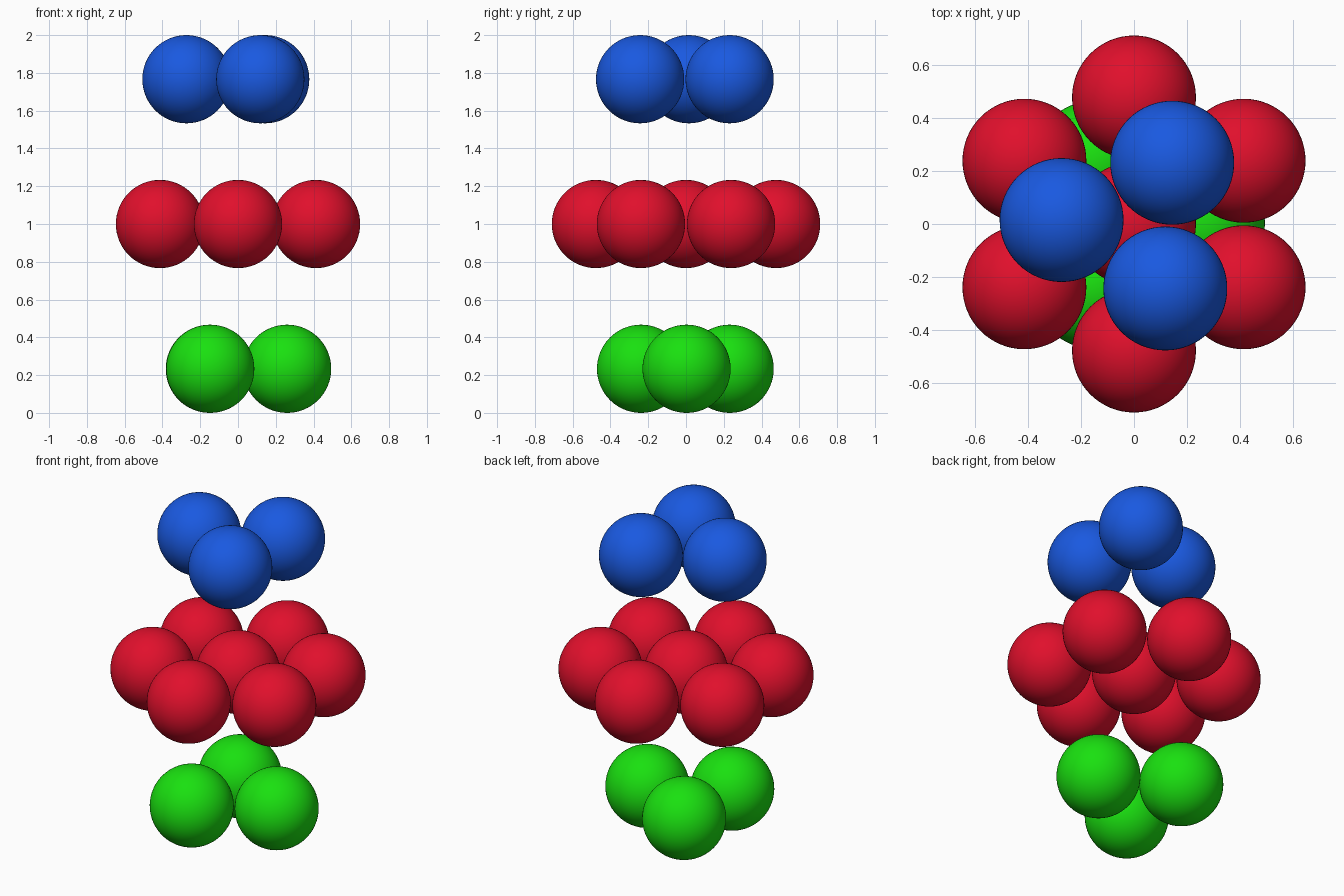
import bpy
from math import cos, sin, pi

if "Cube" in bpy.data.objects:
    bpy.data.objects.remove(bpy.data.objects["Cube"])

R = 0.2335        # ball radius
RING = 0.477      # spacing of the hexagonal layer


def material(name, color):
    m = bpy.data.materials.new(name)
    m.diffuse_color = (*color, 1)
    m.use_nodes = True
    m.node_tree.nodes["Principled BSDF"].inputs["Base Color"].default_value = m.diffuse_color
    return m


def layer(name, centres, z, mat):
    for i, (x, y) in enumerate(centres):
        bpy.ops.mesh.primitive_uv_sphere_add(
            segments=64, ring_count=32, radius=R, location=(x, y, z))
        ball = bpy.context.object
        ball.name = f"{name}_{i + 1}"
        ball.data.materials.append(mat)
        bpy.ops.object.shade_smooth()


# Bottom layer: triangle of green balls
layer("bottom_ball", [(0.26, 0.003), (-0.149, 0.231), (-0.147, -0.238)],
      R, material("green", (0.01, 0.75, 0.005)))

# Middle layer: one red ball ringed by six
hexagon = [(RING * cos(pi / 6 + k * pi / 3), RING * sin(pi / 6 + k * pi / 3))
           for k in range(6)]
layer("middle_ball", [(0, 0)] + hexagon, 1.0, material("red", (0.75, 0.005, 0.025)))

# Top layer: opposite triangle of blue balls, slightly turned
layer("top_ball", [(-0.273, 0.015), (0.144, 0.231), (0.118, -0.243)],
      2 - R, material("blue", (0.01, 0.1, 0.75)))
